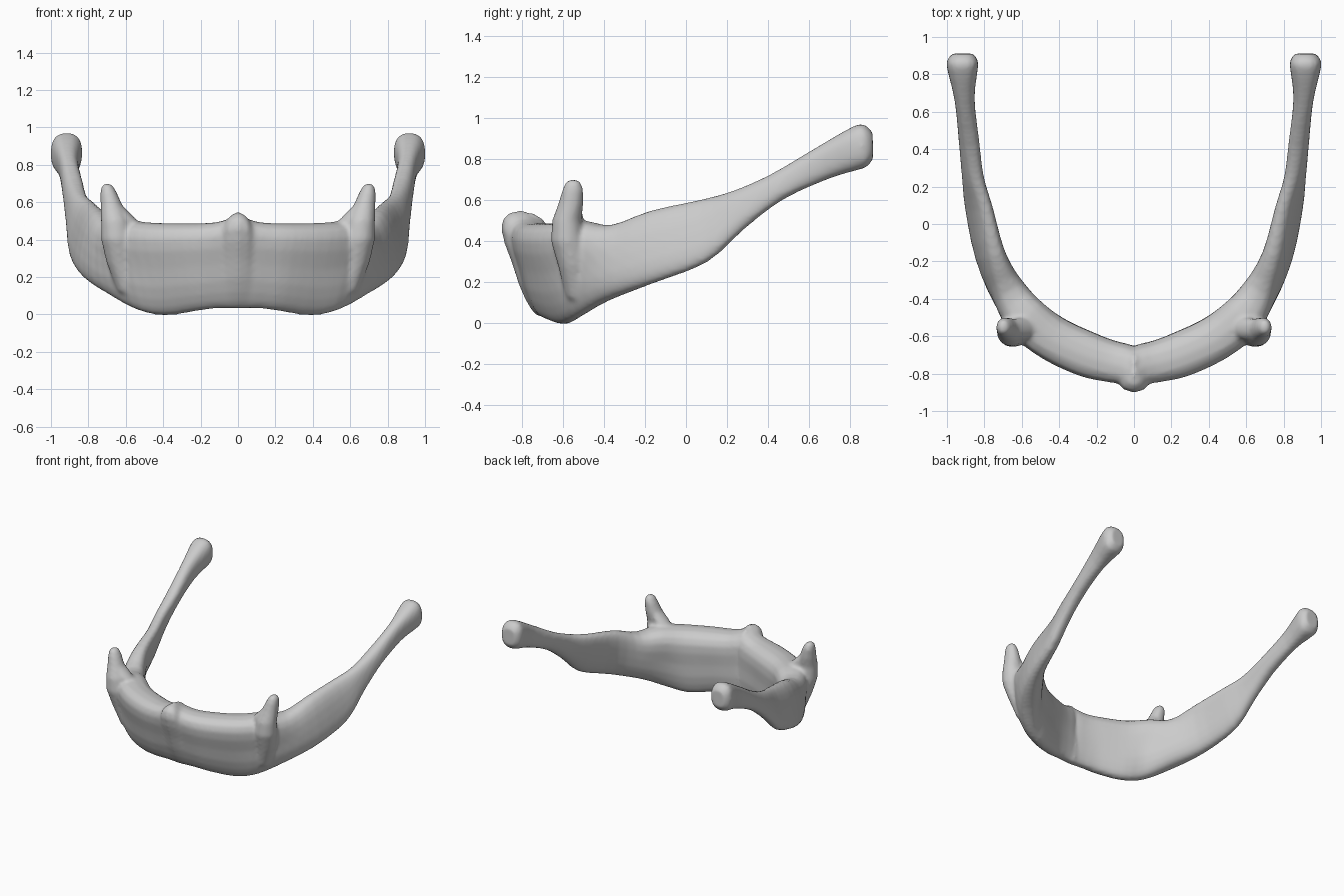
import bpy, bmesh, math
from mathutils import Vector as V

if "Cube" in bpy.data.objects:
    bpy.data.objects.remove(bpy.data.objects["Cube"])

# Half of the jaw: top edge point, bottom edge point, half thickness
HALF = [
    ((0, -.805, .55), (0, -.70, .03), .096),
    ((.045, -.765, .515), (.06, -.70, .032), .089),
    ((.13, -.745, .492), (.13, -.69, .03), .092),
    ((.26, -.705, .488), (.22, -.67, .018), .10),
    ((.44, -.62, .49), (.39, -.595, -.006), .10),
    ((.58, -.50, .50), (.535, -.53, .025), .10),
    ((.665, -.36, .48), (.67, -.39, .105), .095),
    ((.735, -.17, .55), (.80, -.17, .19), .072),
    ((.79, .08, .605), (.87, .10, .295), .058),
    ((.84, .24, .65), (.885, .28, .455), .052),
    ((.87, .42, .73), (.895, .47, .60), .053),
    ((.905, .64, .86), (.907, .70, .705), .054),
    ((.915, .82, .962), (.918, .85, .75), .083),
    ((.915, .875, .965), (.918, .885, .765), .080),
    ((.915, .91, .93), (.918, .912, .80), .055),
]
SIDES, STEPS = 20, 3


def flip(p):
    return (-p[0], p[1], p[2])


def spline(a, b, c, d, t):
    return .5 * (2 * b + (c - a) * t + (2 * a - 5 * b + 4 * c - d) * t * t
                 + (3 * b - a - 3 * c + d) * t ** 3)


def soft(v, e):
    return math.copysign(abs(v) ** e, v)


def loft(bm, rings):
    loops = [[bm.verts.new(p) for p in r] for r in rings]
    for a, b in zip(loops, loops[1:]):
        n = len(a)
        for i in range(n):
            j = (i + 1) % n
            bm.faces.new((a[i], a[j], b[j], b[i]))
    bm.faces.new(loops[0][::-1])
    bm.faces.new(loops[-1])


def circle(x, y, z, rx, ry, n=12):
    return [V((x + rx * math.cos(k * math.tau / n), y + ry * math.sin(k * math.tau / n), z))
            for k in range(n)]


bm = bmesh.new()

# Curved jaw body with both arms, swept as one piece
full = [(flip(t), flip(b), h) for t, b, h in HALF[:0:-1]] + HALF
full = [(V(t), V(b), h) for t, b, h in full]
path = []
for i in range(len(full) - 1):
    q = [full[max(0, min(len(full) - 1, i + k))] for k in (-1, 0, 1, 2)]
    for s in range(STEPS):
        path.append([spline(*[e[k] for e in q], s / STEPS) for k in range(3)])
path.append(list(full[-1]))
rings = []
for i, (top, bot, h) in enumerate(path):
    a, b = path[max(i - 1, 0)], path[min(i + 1, len(path) - 1)]
    tan = (b[0] + b[1]) - (a[0] + a[1])
    out = tan.cross(V((0, 0, 1))).normalized()
    mid, up = (top + bot) / 2, (top - bot) / 2
    front = max(0, min(1, (-.33 - mid.y) / .2))
    ring = []
    for k in range(SIDES):
        c, s = math.cos(k * math.tau / SIDES), math.sin(k * math.tau / SIDES)
        # The front section is a wedge, thick near the top and thin below
        wedge = front * 2 * c * s * (.38 if c > 0 else .15)
        ring.append(mid + up * soft(c, .8) + out * h * (soft(s, .8) + wedge))
    rings.append(ring)
loft(bm, rings)

# Upright horn on each side, growing out of a ridge on the outer face
HORN = [(.585, -.525, .12, .06, .06), (.63, -.55, .28, .075, .075),
        (.648, -.578, .40, .085, .082), (.658, -.582, .50, .076, .072),
        (.676, -.562, .58, .06, .063), (.692, -.552, .65, .046, .052),
        (.698, -.55, .685, .032, .04), (.70, -.55, .70, .016, .022)]
# Fillet running from the horn down to the top edge
FILLET = [(.55, -.535, .30, .04, .04), (.56, -.545, .42, .08, .065),
          (.605, -.56, .51, .06, .06), (.655, -.56, .585, .035, .05)]
for side in (1, -1):
    for part in (HORN, FILLET):
        loft(bm, [circle(side * x, y, z, rx, ry) for x, y, z, rx, ry in part])
bmesh.ops.recalc_face_normals(bm, faces=bm.faces)

mesh = bpy.data.meshes.new("jaw_bone")
bm.to_mesh(mesh)
bm.free()
jaw = bpy.data.objects.new("jaw_bone", mesh)
bpy.context.collection.objects.link(jaw)

# Fuse the pieces and soften the joins
fuse = jaw.modifiers.new("fuse", 'REMESH')
fuse.mode = 'VOXEL'
fuse.voxel_size = .013
fuse.use_smooth_shade = True
relax = jaw.modifiers.new("relax", 'SMOOTH')
relax.factor = .5
relax.iterations = 6
